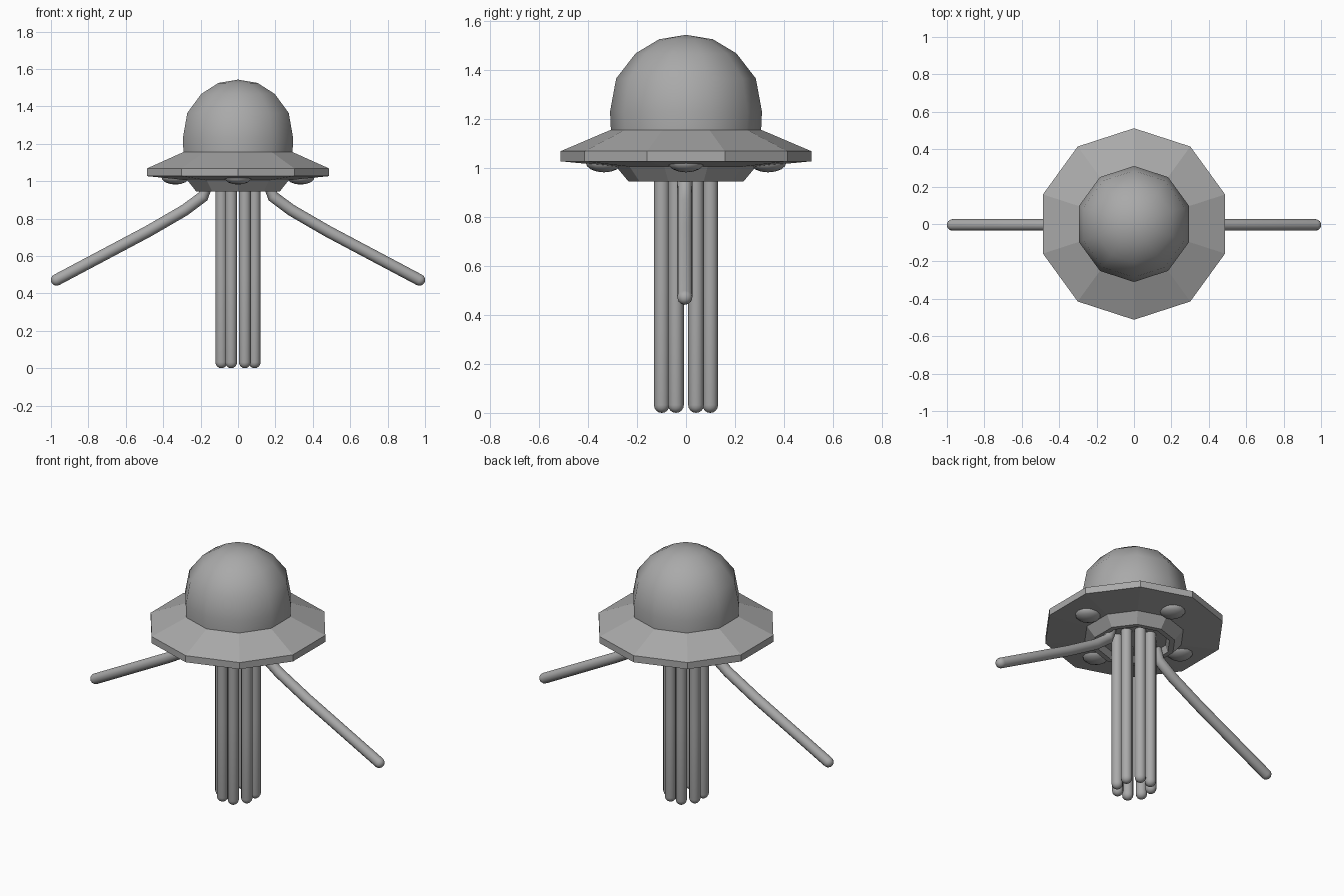
import bpy
import bmesh
import math
from mathutils import Vector

cube = bpy.data.objects.get("Cube")
if cube:
    bpy.data.objects.remove(cube, do_unlink=True)

SIDES = 10

grey = bpy.data.materials.new("plain grey")
grey.use_nodes = True
colour = (0.4, 0.4, 0.4, 1)
grey.diffuse_color = colour
grey.node_tree.nodes["Principled BSDF"].inputs["Base Color"].default_value = colour


def finish(name, bm, smooth_angle=None):
    """Turn a bmesh into a named grey object, smooth up to the given angle."""
    bmesh.ops.remove_doubles(bm, verts=bm.verts, dist=1e-5)
    bmesh.ops.recalc_face_normals(bm, faces=bm.faces)
    mesh = bpy.data.meshes.new(name)
    bm.to_mesh(mesh)
    bm.free()
    mesh.materials.append(grey)
    obj = bpy.data.objects.new(name, mesh)
    bpy.context.collection.objects.link(obj)
    if smooth_angle:
        bpy.ops.object.select_all(action="DESELECT")
        obj.select_set(True)
        bpy.context.view_layer.objects.active = obj
        bpy.ops.object.shade_smooth_by_angle(angle=math.radians(smooth_angle))
    return obj


def lathe(name, profile, smooth_angle=None):
    """Spin a (radius, height) profile, with a corner facing the front."""
    bm = bmesh.new()
    verts = [bm.verts.new((0, -r, z)) for r, z in profile]
    edges = [bm.edges.new(pair) for pair in zip(verts, verts[1:])]
    bmesh.ops.spin(bm, geom=verts + edges, cent=(0, 0, 0), axis=(0, 0, 1),
                   angle=math.tau, steps=SIDES, use_merge=True)
    return finish(name, bm, smooth_angle)


def tube(name, path, radius, sides=12):
    """Sweep a round tube along a path in an upright plane, with a domed tip."""
    points = [Vector(p) for p in path]
    tip_dir = (points[-1] - points[-2]).normalized()
    rings = []
    for i, p in enumerate(points):
        before = points[max(i - 1, 0)]
        after = points[min(i + 1, len(points) - 1)]
        rings.append((p, (after - before).normalized(), radius))
    for step in (1, 2, 3):
        a = step * math.pi / 8
        rings.append((points[-1] + tip_dir * radius * math.sin(a),
                      tip_dir, radius * math.cos(a)))
    bm = bmesh.new()
    loops = []
    side = Vector((0, 1, 0))
    for centre, direction, r in rings:
        other = direction.cross(side)
        loops.append([bm.verts.new(centre + r * (side * math.cos(t) + other * math.sin(t)))
                      for t in (math.tau * k / sides for k in range(sides))])
    for low, high in zip(loops, loops[1:]):
        for k in range(sides):
            n = (k + 1) % sides
            bm.faces.new((low[k], low[n], high[n], high[k]))
    bm.faces.new(loops[0])
    pole = bm.verts.new(points[-1] + tip_dir * radius)
    for k in range(sides):
        bm.faces.new((loops[-1][k], loops[-1][(k + 1) % sides], pole))
    return finish(name, bm, 60)


# Domed head
lathe("dome", [(0.306, 1.14), (0.31, 1.23), (0.285, 1.365),
               (0.206, 1.467), (0.11, 1.525), (0, 1.543)], 50)

# Wide brim with the tapered, recessed collar below
lathe("saucer", [(0, 1.155), (0.308, 1.155), (0.512, 1.068), (0.512, 1.027),
                 (0.285, 1.005), (0.235, 0.945), (0.205, 0.945),
                 (0.19, 0.985), (0, 0.985)])

# Four flattened bumps under the brim
for i, place in enumerate(("left", "back", "right", "front")):
    bm = bmesh.new()
    bmesh.ops.create_uvsphere(bm, u_segments=12, v_segments=8, radius=0.075)
    bmesh.ops.scale(bm, vec=(1, 1, 0.55), verts=bm.verts)
    a = i * math.pi / 2
    bmesh.ops.translate(bm, vec=(0.335 * math.cos(a), 0.335 * math.sin(a), 1.023),
                        verts=bm.verts)
    finish(place + "_bump", bm, 60)

# Ring of eight hanging tentacles
LEG = 0.032
for i in range(8):
    a = (i + 0.5) * math.pi / 4
    x, y = 0.096 * math.cos(a), 0.107 * math.sin(a)
    tube(f"hanging_tentacle_{i + 1}", [(x, y, 0.99), (x, y, 0.5), (x, y, LEG)], LEG)

# Two bent arms spreading to the sides
arm = [(0.165, 0.985), (0.187, 0.918), (0.285, 0.845), (0.48, 0.732), (0.97, 0.472)]
for place, sign in (("left", 1), ("right", -1)):
    tube(place + "_arm", [(sign * x, -0.005, z) for x, z in arm], 0.031)
